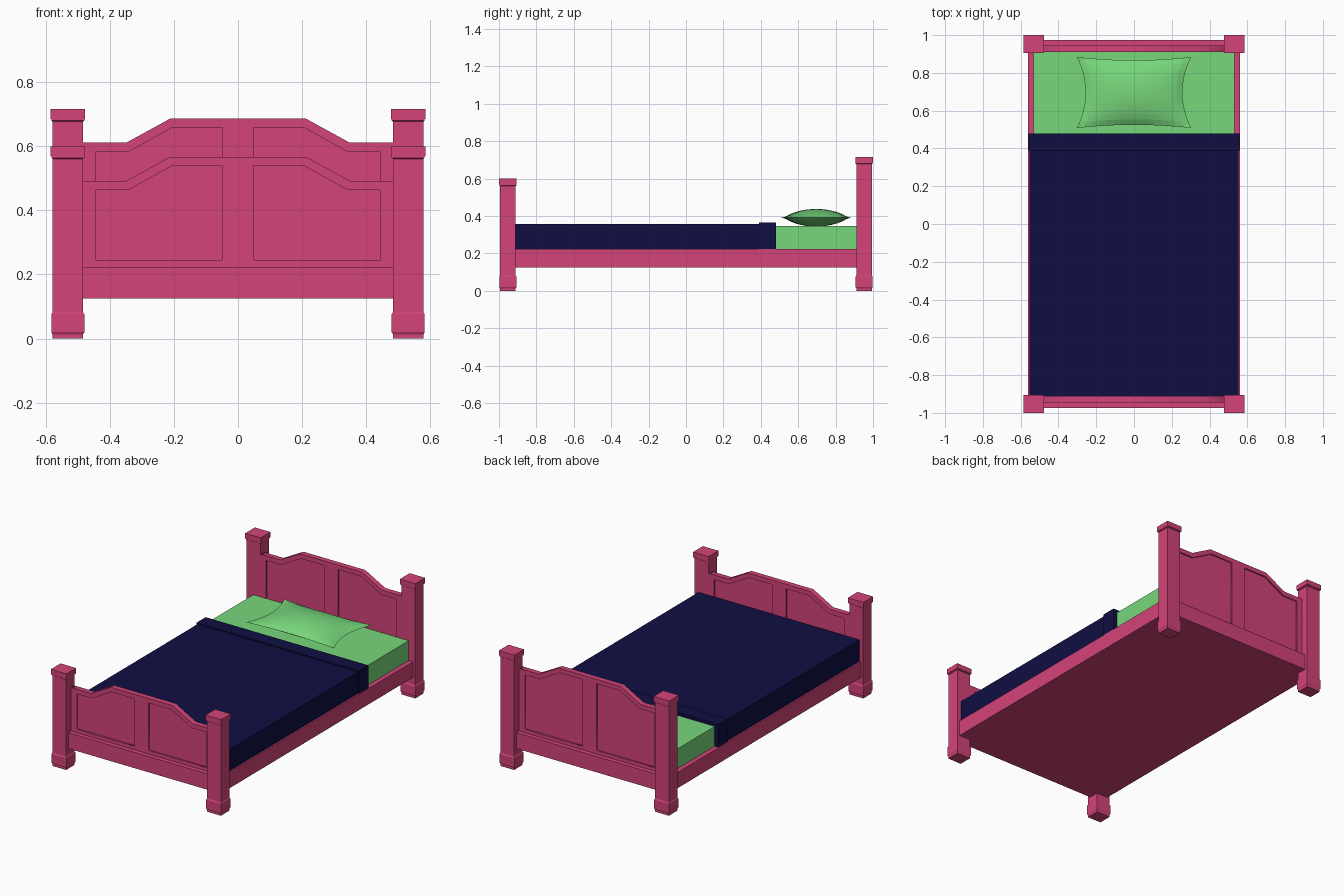
import bpy, bmesh

if "Cube" in bpy.data.objects:
    bpy.data.objects.remove(bpy.data.objects["Cube"])

def material(name, rgb):
    m = bpy.data.materials.new(name)
    m.diffuse_color = (*rgb, 1)
    m.use_nodes = True
    m.node_tree.nodes["Principled BSDF"].inputs["Base Color"].default_value = m.diffuse_color
    return m

PINK = material("pink paint", (0.65, 0.057, 0.19))
GREEN = material("green fabric", (0.185, 0.68, 0.2))
NAVY = material("navy fabric", (0.0045, 0.0045, 0.057))

def finish(name, bm, mat):
    bmesh.ops.recalc_face_normals(bm, faces=bm.faces)
    me = bpy.data.meshes.new(name)
    bm.to_mesh(me)
    bm.free()
    me.materials.append(mat)
    ob = bpy.data.objects.new(name, me)
    bpy.context.collection.objects.link(ob)
    return ob

def box(name, lo, hi, mat):
    bm = bmesh.new()
    bmesh.ops.create_cube(bm, size=1)
    for v in bm.verts:
        v.co = [(a + b) / 2 + c * (b - a) for a, b, c in zip(lo, hi, v.co)]
    return finish(name, bm, mat)

# Posts: rectangular section lofted through (height, outward offset) levels
def post(name, cx, cy, top):
    levels = [(0, 0), (0.013, 0), (0.02, 0.004), (0.076, 0.004), (0.082, 0),
              (top - 0.039, 0), (top - 0.036, 0.004), (top - 0.031, 0.004),
              (top - 0.031, 0.006), (top, 0.006)]
    bm = bmesh.new()
    rings = [[bm.verts.new((cx + sx * (0.0475 + o), cy + sy * (0.0415 + o), z))
              for sx, sy in ((-1, -1), (1, -1), (1, 1), (-1, 1))] for z, o in levels]
    for a, b in zip(rings, rings[1:]):
        for i in range(4):
            j = (i + 1) % 4
            bm.faces.new((a[i], a[j], b[j], b[i]))
    bm.faces.new(rings[0])
    bm.faces.new(rings[-1])
    finish(name, bm, PINK)

# Plates cut from outlines in the x-z plane; inner outlines become holes
def plate(name, outlines, y, depth):
    cu = bpy.data.curves.new(name, 'CURVE')
    cu.dimensions = '2D'
    cu.fill_mode = 'BOTH'
    cu.extrude = depth / 2
    for pts in outlines:
        sp = cu.splines.new('POLY')
        sp.points.add(len(pts) - 1)
        for p, (x, z) in zip(sp.points, pts):
            p.co = (x, z, 0, 1)
        sp.use_cyclic_u = True
    tmp = bpy.data.objects.new(name + "_outline", cu)
    bpy.context.collection.objects.link(tmp)
    bpy.context.view_layer.update()
    me = tmp.to_mesh()
    bm = bmesh.new()
    bm.from_mesh(me)
    tmp.to_mesh_clear()
    bpy.data.objects.remove(tmp)
    bmesh.ops.remove_doubles(bm, verts=bm.verts, dist=1e-5)
    for v in bm.verts:
        x, z, d = v.co
        v.co = (x, y - d, z)
    finish(name, bm, PINK)

# End boards: stepped top edge, two recessed panels on each side
def board(name, y, peak):
    low = peak - 0.075
    edge = [(0.5, 0.2), (0.5, low), (0.349, low), (0.212, peak)]
    outline = edge + [(-x, z) for x, z in reversed(edge)]
    panel = [(0.048, 0.245), (0.445, 0.245), (0.445, low - 0.029),
             (0.343, low - 0.029), (0.206, peak - 0.028), (0.048, peak - 0.028)]
    mirrored = [(-x, z) for x, z in reversed(panel)]
    plate(name + "_frame", [outline, panel, mirrored], y, 0.034)
    plate(name + "_right_panel", [panel], y, 0.016)
    plate(name + "_left_panel", [mirrored], y, 0.016)

for end, s, top, peak in (("foot", -1, 0.6, 0.567), ("head", 1, 0.716, 0.686)):
    board(end + "board", s * 0.928, peak)
    for side, sx in (("left", -1), ("right", 1)):
        post(f"{end}_{side}_post", sx * 0.531, s * 0.9525, top)

# Base with side and end rails
box("bed_base", (-0.562, -0.973, 0.125), (0.562, 0.973, 0.223), PINK)

# Bedding
box("mattress", (-0.533, -0.905, 0.22), (0.533, 0.913, 0.346), GREEN)
box("blanket", (-0.552, -0.912, 0.222), (0.552, 0.44, 0.357), NAVY)
box("blanket_fold", (-0.558, 0.39, 0.222), (0.558, 0.48, 0.365), NAVY)

# Pillow: two bulged grids welded at a pinched seam
bm = bmesh.new()
NX, NY = 16, 12
for s in (-1, 1):
    grid = []
    for i in range(NX + 1):
        u = 2 * i / NX - 1
        row = []
        for j in range(NY + 1):
            v = 2 * j / NY - 1
            x = u * 0.302 * (1 - 0.15 * (1 - v * v))
            y = 0.696 + v * 0.188 * (1 - 0.09 * (1 - u * u))
            z = 0.391 + s * 0.047 * max(0, (1 - u * u) * (1 - v * v)) ** 0.8
            row.append(bm.verts.new((x, y, z)))
        grid.append(row)
    for i in range(NX):
        for j in range(NY):
            bm.faces.new((grid[i][j], grid[i + 1][j], grid[i + 1][j + 1], grid[i][j + 1]))
bmesh.ops.remove_doubles(bm, verts=bm.verts, dist=1e-5)
finish("pillow", bm, GREEN)
